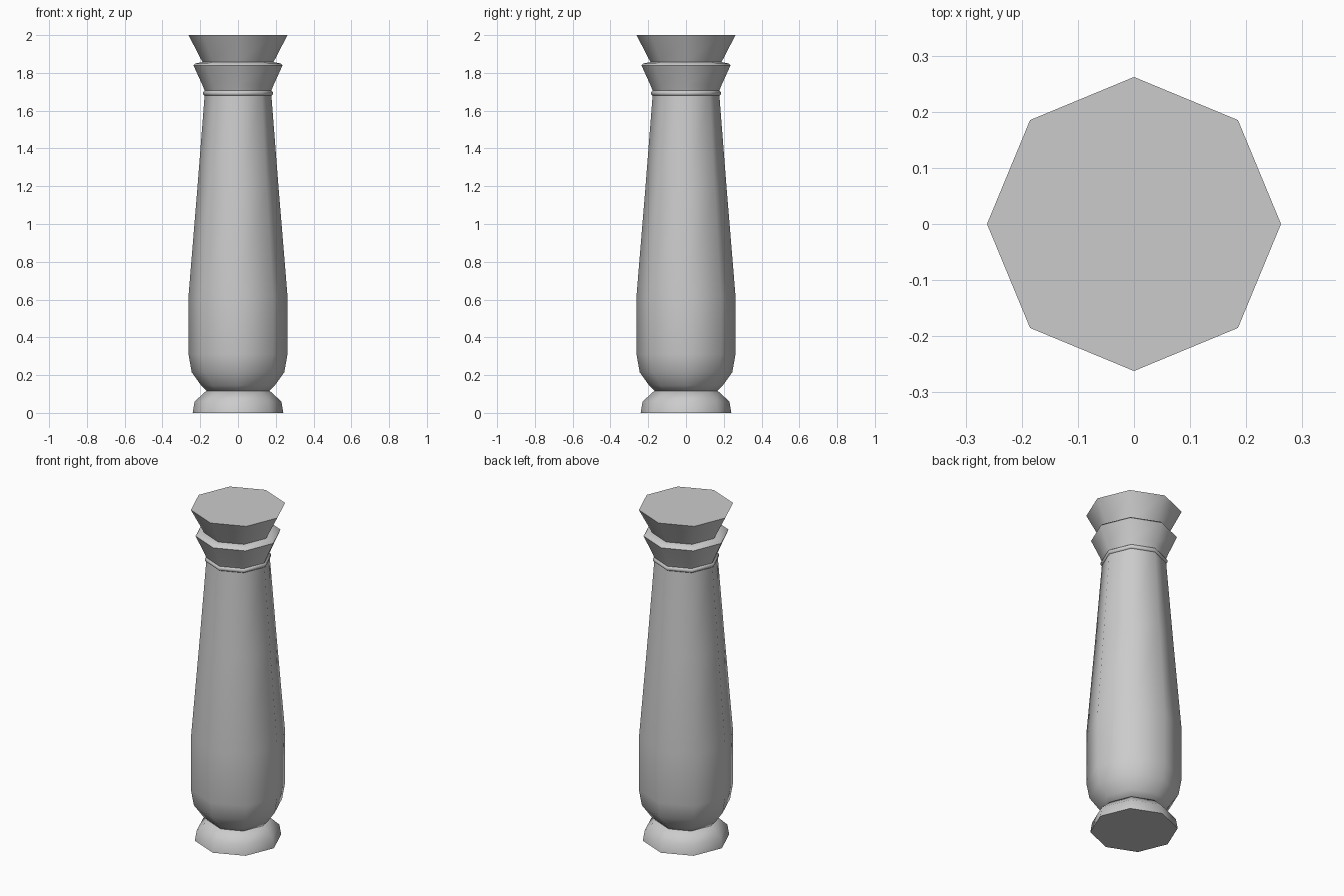
import bpy, bmesh
from math import cos, sin, pi, radians

if "Cube" in bpy.data.objects:
    bpy.data.objects.remove(bpy.data.objects["Cube"])

SIDES = 8


def turned(name, profile, angle=50):
    """Lathe a (radius, height) profile into a capped eight-sided solid."""
    bm = bmesh.new()
    rings = []
    for r, z in profile:
        rings.append([bm.verts.new((r * cos(2 * pi * i / SIDES), r * sin(2 * pi * i / SIDES), z))
                      for i in range(SIDES)])
    for low, high in zip(rings, rings[1:]):
        for i in range(SIDES):
            j = (i + 1) % SIDES
            bm.faces.new((low[i], low[j], high[j], high[i]))
    bm.faces.new(rings[0][::-1])
    bm.faces.new(rings[-1])
    mesh = bpy.data.meshes.new(name)
    bm.to_mesh(mesh)
    bm.free()
    obj = bpy.data.objects.new(name, mesh)
    bpy.context.collection.objects.link(obj)
    # smooth around the sides, crisp at the rims
    bpy.ops.object.select_all(action='DESELECT')
    obj.select_set(True)
    bpy.context.view_layer.objects.active = obj
    bpy.ops.object.shade_smooth_by_angle(angle=radians(angle))
    return obj


# Foot
turned("base", [(0.24, 0), (0.23, 0.06), (0.17, 0.115)])

# Rounded belly tapering to the neck
turned("shaft", [(0.165, 0.115), (0.195, 0.145), (0.245, 0.215), (0.262, 0.31),
                 (0.262, 0.62), (0.215, 1.19), (0.176, 1.69)])

# Thin band around the neck
turned("neck_ring", [(0.177, 1.68), (0.184, 1.686), (0.184, 1.698), (0.174, 1.708)])

# Two stacked flared capitals
turned("lower_capital", [(0.174, 1.70), (0.188, 1.735), (0.236, 1.84), (0.226, 1.85), (0.185, 1.858)])
turned("upper_capital", [(0.187, 1.855), (0.262, 2.0)])
